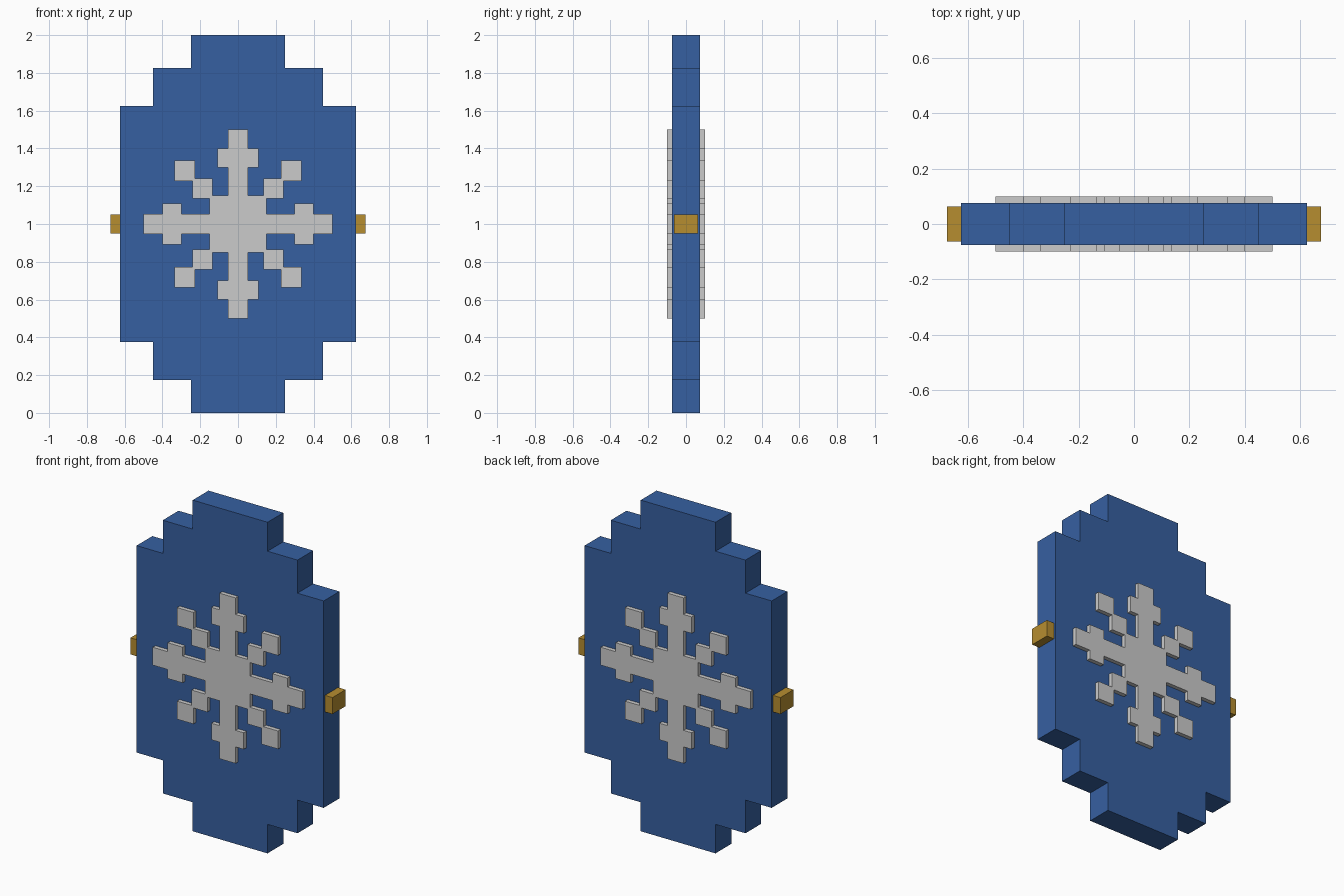
import bpy, bmesh

if "Cube" in bpy.data.objects:
    bpy.data.objects.remove(bpy.data.objects["Cube"])


def material(name, rgb):
    mat = bpy.data.materials.new(name)
    mat.diffuse_color = (*rgb, 1)
    mat.use_nodes = True
    mat.node_tree.nodes["Principled BSDF"].inputs["Base Color"].default_value = mat.diffuse_color
    return mat


def slab(name, outline, half_depth, mat=None):
    """Extrude an x-z outline symmetrically along y."""
    bm = bmesh.new()
    face = bm.faces.new([bm.verts.new((x, -half_depth, z)) for x, z in outline])
    ext = bmesh.ops.extrude_face_region(bm, geom=[face])
    moved = [v for v in ext["geom"] if isinstance(v, bmesh.types.BMVert)]
    bmesh.ops.translate(bm, vec=(0, 2 * half_depth, 0), verts=moved)
    bmesh.ops.recalc_face_normals(bm, faces=bm.faces)
    mesh = bpy.data.meshes.new(name)
    bm.to_mesh(mesh)
    bm.free()
    obj = bpy.data.objects.new(name, mesh)
    bpy.context.collection.objects.link(obj)
    if mat:
        mesh.materials.append(mat)
    return obj


def four_way(quarter):
    """Mirror a quarter outline (top to right) around z = 1."""
    right = quarter + [(x, -z) for x, z in reversed(quarter)]
    full = right + [(-x, z) for x, z in reversed(right)]
    return [(x, z + 1) for x, z in full]


blue = material("blue", (0.037, 0.117, 0.356))
gold = material("gold", (0.47, 0.27, 0.03))

# Stepped oval panel
slab("panel", four_way([(0.25, 1), (0.25, 0.825), (0.45, 0.825), (0.45, 0.625),
                        (0.625, 0.625)]), 0.075, blue)

# Snowflake: one eighth of the outline, reflected across the diagonal
a, b = 0.054, 0.108
eighth = [(a, 0.5), (a, 0.4), (b, 0.4), (b, 0.3), (a, 0.3), (a, 0.15),
          (0.135, 0.15), (0.135, 0.24), (0.228, 0.24), (0.228, 0.337)]
quarter = eighth + [(0.337, 0.337)] + [(z, x) for x, z in reversed(eighth)]
slab("snowflake", four_way(quarter), 0.1)

# Pegs on both sides
for side, sx in (("left", -1), ("right", 1)):
    slab(side + "_peg", [(sx * 0.625, 0.95), (sx * 0.675, 0.95),
                         (sx * 0.675, 1.05), (sx * 0.625, 1.05)], 0.0625, gold)
